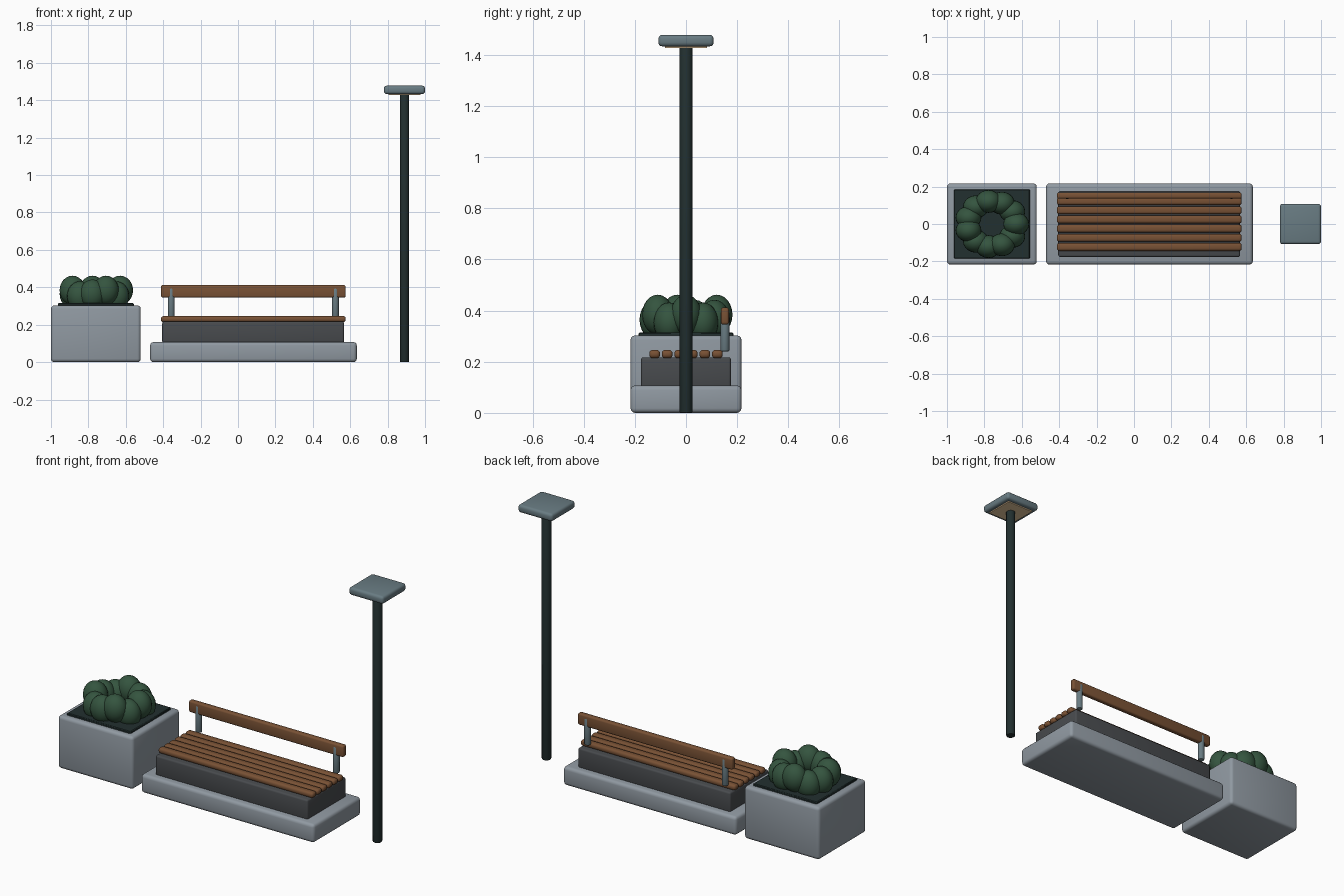
import bpy
from math import sin, cos, pi

cube = bpy.data.objects.get("Cube")
if cube:
    bpy.data.objects.remove(cube, do_unlink=True)


def material(name, r, g, b):
    m = bpy.data.materials.new(name)
    m.use_nodes = True
    m.diffuse_color = (r, g, b, 1)
    m.node_tree.nodes["Principled BSDF"].inputs["Base Color"].default_value = (r, g, b, 1)
    return m


concrete = material("pale concrete", 0.28, 0.32, 0.36)
charcoal = material("charcoal", 0.065, 0.07, 0.076)
dark_metal = material("dark green metal", 0.016, 0.029, 0.029)
metal = material("blue grey metal", 0.14, 0.2, 0.225)
wood = material("warm wood", 0.19, 0.083, 0.035)
leaf = material("leaf green", 0.035, 0.09, 0.05)
glow = material("warm light", 1.0, 0.72, 0.42)


def finish(name, mat, bevel=0, segments=3):
    ob = bpy.context.object
    ob.name = ob.data.name = name
    ob.data.materials.append(mat)
    if bevel:
        mod = ob.modifiers.new("Rounded edges", "BEVEL")
        mod.width, mod.segments = bevel, segments
        mod.limit_method = "ANGLE"
        bpy.ops.object.modifier_apply(modifier=mod.name)
    bpy.ops.object.shade_smooth_by_angle(angle=pi / 5)
    return ob


def box(name, x, y, z, mat, bevel=0, segments=3):
    """Box from (min, max) pairs along each axis."""
    spans = (x, y, z)
    bpy.ops.mesh.primitive_cube_add(size=1, location=[(a + b) / 2 for a, b in spans])
    bpy.context.object.scale = [b - a for a, b in spans]
    bpy.ops.object.transform_apply(location=False, rotation=False, scale=True)
    return finish(name, mat, bevel, segments)


def post(name, x, y, z0, z1, radius, mat, bevel):
    bpy.ops.mesh.primitive_cylinder_add(vertices=20, radius=radius, depth=z1 - z0,
                                        location=(x, y, (z0 + z1) / 2))
    return finish(name, mat, bevel, 2)


# Planter with soil
box("planter", (-1, -0.52), (-0.217, 0.217), (0, 0.303), concrete, 0.018)
box("planter_soil", (-0.963, -0.557), (-0.185, 0.185), (0.28, 0.315), dark_metal, 0.004, 1)

# Ring of rounded shrubs at stepped heights
count = 11
for i in range(count):
    a = 2 * pi * i / count
    z = (0.384, 0.354, 0.364)[i % 3]
    bpy.ops.mesh.primitive_uv_sphere_add(
        segments=20, ring_count=12, radius=1,
        location=(-0.76 + 0.13 * cos(a), 0.122 * sin(a), z))
    bpy.context.object.scale = (0.069, 0.061, 0.078)
    bpy.ops.object.transform_apply(location=False, rotation=False, scale=True)
    finish("shrub", leaf)

# Bench base and body
box("bench_plinth", (-0.47, 0.635), (-0.217, 0.217), (0, 0.107), concrete, 0.018)
box("bench_body", (-0.405, 0.567), (-0.176, 0.176), (0.1, 0.217), charcoal, 0.01)

# Seat slats
for i in range(6):
    y = (i - 2.5) * 0.049
    box("seat_slat", (-0.412, 0.576), (y - 0.021, y + 0.021), (0.214, 0.246), wood, 0.013)

# Backrest and its two supports
box("backrest", (-0.412, 0.576), (0.136, 0.168), (0.345, 0.412), wood, 0.01)
for x in (-0.357, 0.521):
    post("backrest_support", x, 0.152, 0.24, 0.395, 0.018, metal, 0.006)

# Lamp
post("lamp_pole", 0.89, 0, 0, 1.436, 0.025, dark_metal, 0.004)
box("lamp_head", (0.78, 1), (-0.108, 0.108), (1.433, 1.478), metal, 0.015)
box("lamp_panel", (0.805, 0.975), (-0.083, 0.083), (1.427, 1.436), glow)
